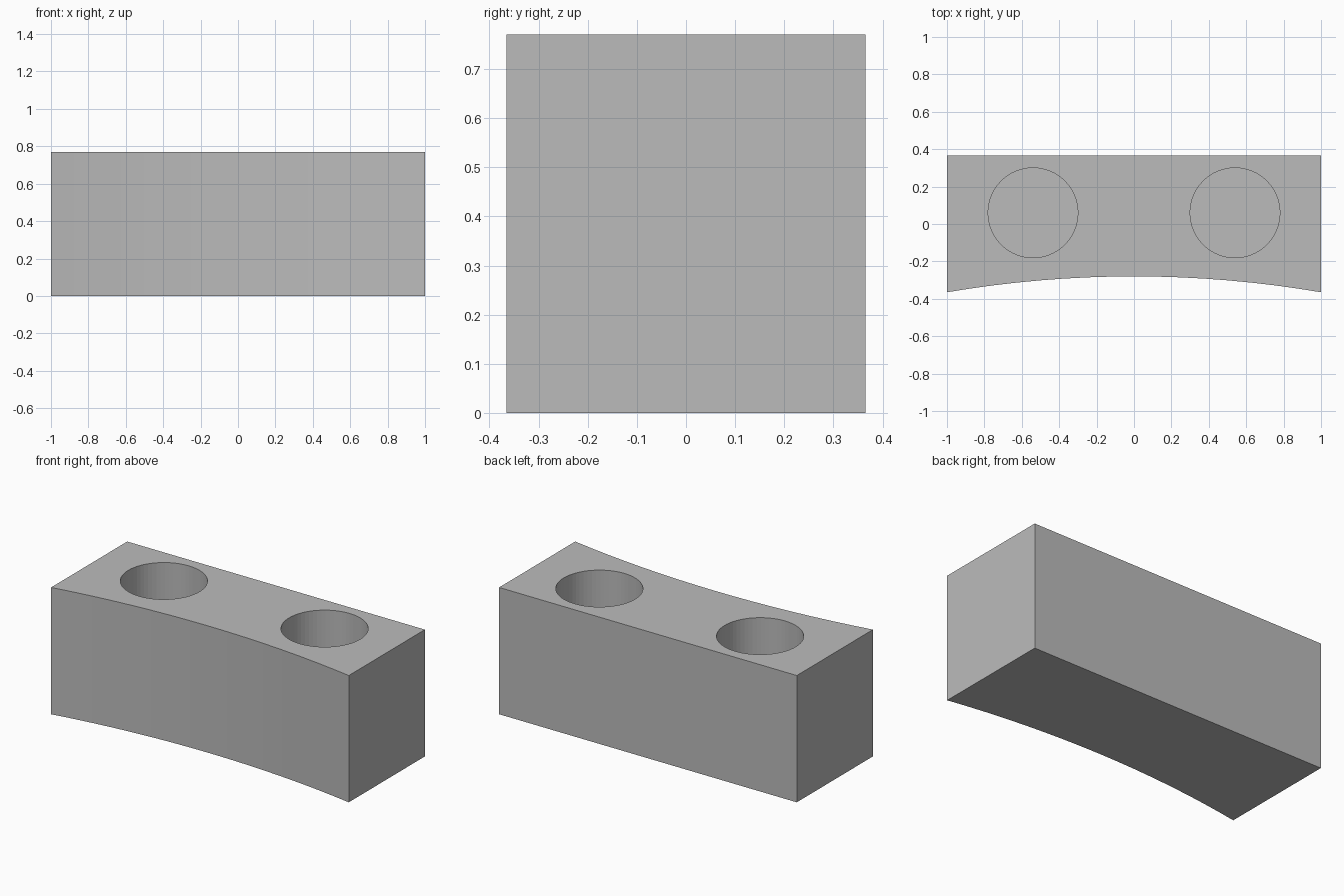
import bpy, bmesh, math

old = bpy.data.objects.get("Cube")
if old:
    bpy.data.objects.remove(old, do_unlink=True)

HEIGHT, BACK, FRONT, SAG = 0.77, 0.365, -0.365, 0.085
HOLE_X, HOLE_Y, HOLE_R, HOLE_DEPTH = 0.54, 0.06, 0.24, 0.65

grey = bpy.data.materials.new("plain grey")
grey.use_nodes = True
colour = (0.5, 0.5, 0.5, 1)
grey.diffuse_color = colour
grey.node_tree.nodes["Principled BSDF"].inputs["Base Color"].default_value = colour


def make_object(name, bm):
    bmesh.ops.recalc_face_normals(bm, faces=bm.faces[:])
    mesh = bpy.data.meshes.new(name)
    bm.to_mesh(mesh)
    bm.free()
    mesh.materials.append(grey)
    obj = bpy.data.objects.new(name, mesh)
    bpy.context.collection.objects.link(obj)
    return obj


# Block: flat back, shallow concave arc along the front
radius = (1 + SAG ** 2) / (2 * SAG)
half_angle = math.asin(1 / radius)
centre_y = FRONT + SAG - radius
segments = 16
outline = [(1, BACK), (-1, BACK)]
for i in range(segments + 1):
    a = half_angle * (2 * i / segments - 1)
    outline.append((radius * math.sin(a), centre_y + radius * math.cos(a)))

bm = bmesh.new()
base = bm.faces.new([bm.verts.new((x, y, 0)) for x, y in outline])
top = bmesh.ops.extrude_face_region(bm, geom=[base])["geom"]
bmesh.ops.translate(bm, vec=(0, 0, HEIGHT),
                    verts=[v for v in top if isinstance(v, bmesh.types.BMVert)])
block = make_object("block", bm)

# Two blind round holes sunk from the top
for side, x in (("right", -HOLE_X), ("left", HOLE_X)):
    bm = bmesh.new()
    bmesh.ops.create_cone(bm, cap_ends=True, segments=64, radius1=HOLE_R,
                          radius2=HOLE_R, depth=2 * HOLE_DEPTH)
    bmesh.ops.translate(bm, verts=bm.verts[:], vec=(x, HOLE_Y, HEIGHT))
    cutter = make_object(side + "_hole_cutter", bm)
    cutter.hide_render = True
    cutter.hide_set(True)
    cut = block.modifiers.new(side + "_hole", "BOOLEAN")
    cut.operation = "DIFFERENCE"
    cut.solver = "EXACT"
    cut.object = cutter
